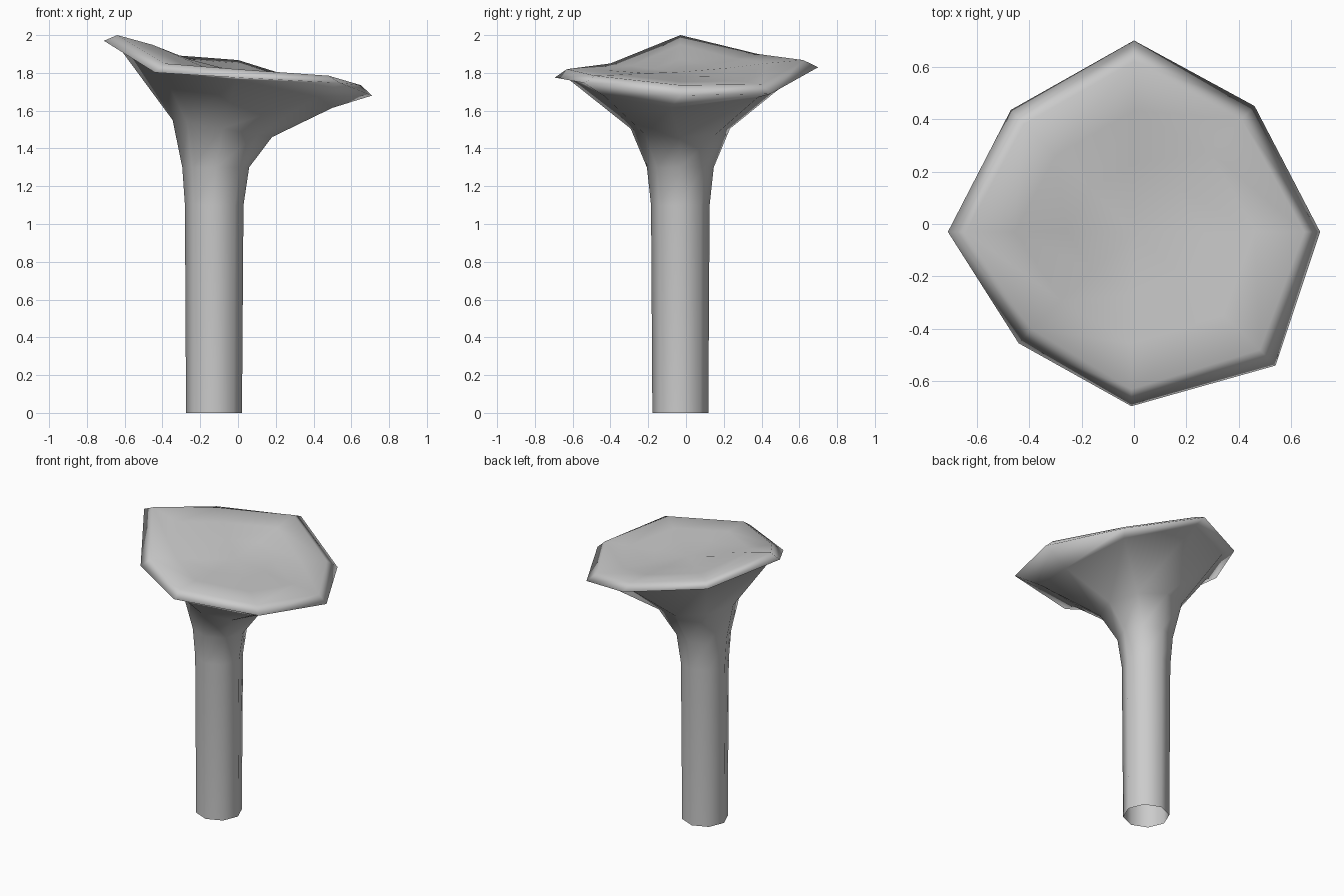
import bpy, bmesh, math

if "Cube" in bpy.data.objects:
    bpy.data.objects.remove(bpy.data.objects["Cube"])

SIDES = 8


def circle(cx, cy, r, z, tilt=0.0):
    # horizontal ring, its height falling by tilt towards +x
    pts = []
    for i in range(SIDES):
        a = 2 * math.pi * i / SIDES
        pts.append((cx + r * math.cos(a), cy + r * math.sin(a), z - tilt * math.cos(a)))
    return pts


def inset(ring, centre, k, kz):
    # shrink a ring towards the dish centre
    return [(centre[0] + (x - centre[0]) * k, centre[1] + (y - centre[1]) * k,
             centre[2] + (z - centre[2]) * kz) for x, y, z in ring]


# stem and flare
rings = [circle(-0.127, -0.03, 0.148, 0.0),
         circle(-0.126, -0.03, 0.155, 1.1),
         circle(-0.118, -0.03, 0.177, 1.3),
         circle(-0.083, -0.03, 0.263, 1.505, 0.045)]

# underside edge, set just inside the rim
rings.append([(0.50, -0.08, 1.615), (0.40, 0.38, 1.67), (0.0, 0.61, 1.81), (-0.42, 0.38, 1.86),
              (-0.63, -0.03, 1.935), (-0.40, -0.41, 1.80), (-0.01, -0.62, 1.765), (0.42, -0.43, 1.675)])

# wavy outer rim
rings.append([(0.71, -0.03, 1.68), (0.46, 0.45, 1.69), (0.0, 0.70, 1.83), (-0.47, 0.435, 1.875),
              (-0.71, -0.03, 1.97), (-0.44, -0.455, 1.802), (-0.01, -0.695, 1.775), (0.54, -0.54, 1.747)])

# rounded upper edge
crest = [(0.65, -0.03, 1.735), (0.41, 0.40, 1.74), (0.0, 0.62, 1.868), (-0.42, 0.38, 1.90),
         (-0.64, -0.03, 2.0), (-0.39, -0.40, 1.85), (-0.01, -0.63, 1.82), (0.48, -0.48, 1.785)]
rings.append(crest)

# shallow dish
centre = (0.0, -0.03, 1.805)
rings.append(inset(crest, centre, 0.71, 0.74))
rings.append(inset(crest, centre, 0.40, 0.34))

bm = bmesh.new()
loops = [[bm.verts.new(p) for p in ring] for ring in rings]
for lo, hi in zip(loops, loops[1:]):
    for i in range(SIDES):
        j = (i + 1) % SIDES
        bm.faces.new((lo[i], lo[j], hi[j], hi[i]))
tip = bm.verts.new(centre)
for i in range(SIDES):
    bm.faces.new((loops[-1][i], loops[-1][(i + 1) % SIDES], tip))
for f in bm.faces:
    f.smooth = True

mesh = bpy.data.meshes.new("mushroom")
bm.to_mesh(mesh)
bm.free()
bpy.context.collection.objects.link(bpy.data.objects.new("mushroom", mesh))
